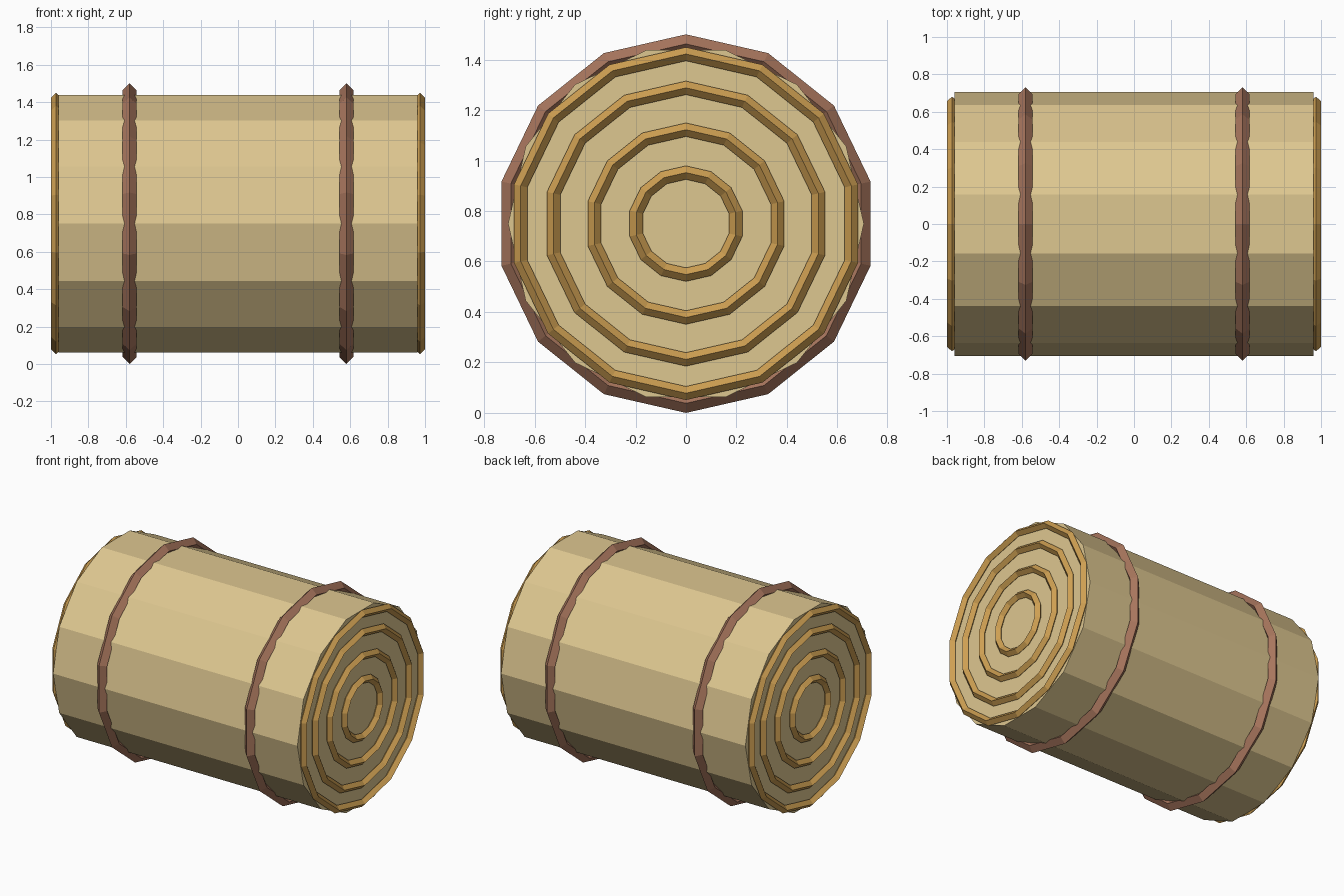
import bpy
from math import pi

cube = bpy.data.objects.get("Cube")
if cube:
    bpy.data.objects.remove(cube, do_unlink=True)

SIDES = 14
AXIS_Z = 0.75


def make_material(name, rgb):
    mat = bpy.data.materials.new(name)
    mat.use_nodes = True
    colour = (*rgb, 1.0)
    mat.diffuse_color = colour
    mat.node_tree.nodes["Principled BSDF"].inputs["Base Color"].default_value = colour
    return mat


straw = make_material("pale straw", (0.73, 0.57, 0.28))
ochre = make_material("ochre", (0.62, 0.35, 0.085))
brown = make_material("reddish brown", (0.39, 0.18, 0.11))


def finish(name, mat):
    ob = bpy.context.object
    ob.name = ob.data.name = name
    ob.data.materials.append(mat)
    bpy.ops.object.shade_flat()
    return ob


def ring(name, x, radius, thickness, mat):
    """Diamond-section hoop around the long axis, with a corner at the top."""
    bpy.ops.mesh.primitive_torus_add(
        major_segments=SIDES, minor_segments=4,
        major_radius=radius, minor_radius=thickness,
        location=(x, 0, AXIS_Z), rotation=(0, pi / 2, 0))
    return finish(name, mat)


# Bale body: a lying prism with corners at the front and back
bpy.ops.mesh.primitive_cylinder_add(
    vertices=SIDES, radius=0.705, depth=1.92,
    location=(0, 0, AXIS_Z), rotation=(0, pi / 2, 0))
finish("bale_body", straw)

for side, sign in (("left", 1), ("right", -1)):
    # Binding band
    ring(f"{side}_band", sign * 0.58, 0.712, 0.038, brown)
    # Concentric rolled layers on the end
    for i, radius in enumerate((0.202, 0.372, 0.538, 0.672), 1):
        ring(f"{side}_end_ring_{i}", sign * 0.973, radius, 0.027, ochre)
